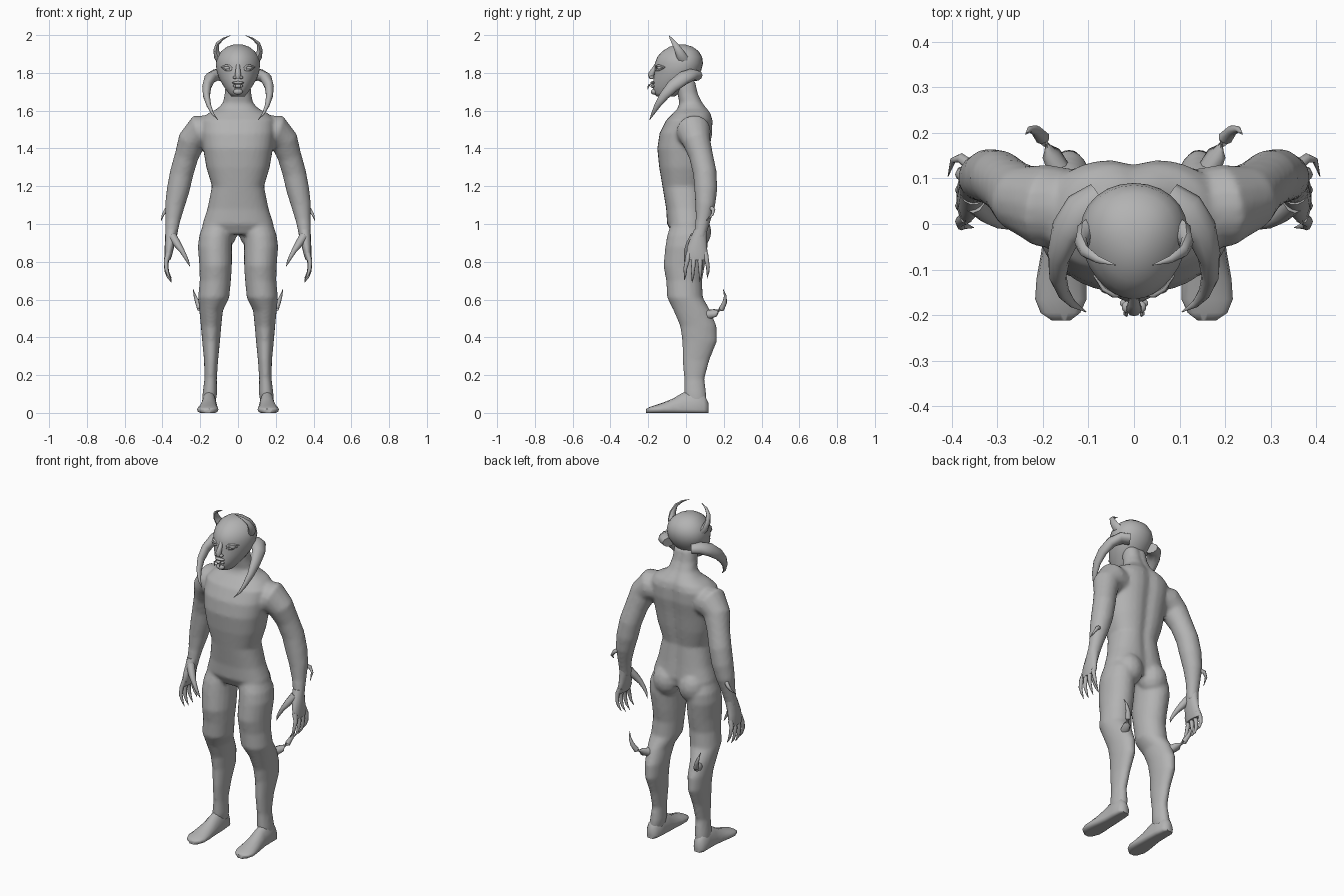
import bpy, bmesh, math
from mathutils import Vector

skin = bpy.data.materials.new("grey skin")
skin.diffuse_color = (0.45, 0.45, 0.45, 1)


def skin_rings(bm, rings):
    """Bridge rings of points and cap both ends."""
    loops = [[bm.verts.new(p) for p in r] for r in rings]
    n = len(loops[0])
    for a, b in zip(loops, loops[1:]):
        for i in range(n):
            bm.faces.new((a[i], a[(i + 1) % n], b[(i + 1) % n], b[i]))
    bm.faces.new(loops[0][::-1])
    bm.faces.new(loops[-1])


def stack(bm, rows, n=20, s=1, power=2.0, egg=0.0, groove=0.0):
    """Horizontal sections: z, x from, x to, y front, y back."""
    rings = []
    for z, x0, x1, y0, y1 in rows:
        ring = []
        for i in range(n):
            t = 2 * math.pi * i / n
            c, d = math.cos(t), math.sin(t)
            u = math.copysign(abs(c) ** (2 / power), c) * (1 + egg * d)
            v = math.copysign(abs(d) ** (2 / power), d)
            if d > 0:
                v -= groove * math.exp(-(u / 0.2) ** 2)
            ring.append((s * ((x0 + x1) / 2 + u * (x1 - x0) / 2),
                         (y0 + y1) / 2 + v * (y1 - y0) / 2, z))
        rings.append(ring)
    skin_rings(bm, rings)


def tube(bm, path, n=10, s=1, squash=1.0):
    """Round tube through x, y, z, radius; squash flattens it sideways."""
    pts = [Vector(p[:3]) for p in path]
    rings = []
    for i, p in enumerate(pts):
        t = (pts[min(i + 1, len(pts) - 1)] - pts[max(i - 1, 0)]).normalized()
        side = Vector((0, 1, 0)) if abs(t.y) < 0.8 else Vector((0, 0, 1))
        a = (side - t * side.dot(t)).normalized()
        b = t.cross(a)
        ring = []
        for k in range(n):
            w = 2 * math.pi * k / n
            q = p + (a * math.cos(w) + b * math.sin(w) * squash) * path[i][3]
            ring.append((s * q.x, q.y, q.z))
        rings.append(ring)
    skin_rings(bm, rings)


def ball(bm, c, r):
    res = bmesh.ops.create_uvsphere(bm, u_segments=14, v_segments=8, radius=1)
    for v in res["verts"]:
        v.co = Vector([c[i] + v.co[i] * r[i] for i in range(3)])


def finish(name, bm, angle=60):
    bmesh.ops.recalc_face_normals(bm, faces=bm.faces)
    me = bpy.data.meshes.new(name)
    bm.to_mesh(me)
    bm.free()
    me.materials.append(skin)
    ob = bpy.data.objects.new(name, me)
    bpy.context.collection.objects.link(ob)
    bpy.ops.object.select_all(action="DESELECT")
    ob.select_set(True)
    bpy.context.view_layer.objects.active = ob
    bpy.ops.object.shade_smooth_by_angle(angle=math.radians(angle))
    return ob


# body: torso and neck, with limbs fused into one skin
bm = bmesh.new()
stack(bm, [(z, -w, w, f, b) for z, w, f, b in [
    (0.945, .16, -.07, .10), (1.0, .188, -.10, .115), (1.08, .162, -.105, .105),
    (1.2, .138, -.125, .095), (1.3, .168, -.142, .115), (1.4, .185, -.152, .13),
    (1.48, .195, -.14, .145), (1.55, .195, -.105, .145), (1.585, .16, -.07, .135),
    (1.61, .11, -.045, .115), (1.64, .08, -.035, .09), (1.69, .07, -.045, .065),
    (1.76, .065, -.06, .05)]], n=32, power=2.4, groove=0.12)
for s in (1, -1):
    ball(bm, (s * .085, .055, .96), (.082, .08, .095))       # buttock
    stack(bm, [                                              # leg
        (1.0, .02, .185, -.08, .09), (.94, .03, .205, -.10, .115),
        (.88, .032, .213, -.11, .115), (.78, .032, .205, -.12, .10),
        (.70, .037, .203, -.105, .085), (.61, .046, .212, -.10, .09),
        (.54, .08, .205, -.065, .13), (.46, .088, .197, -.032, .162),
        (.38, .095, .19, -.02, .165), (.28, .105, .18, -.02, .125),
        (.18, .112, .178, -.01, .098), (.10, .11, .188, -.01, .108),
        (.05, .12, .19, .0, .11)], s=s)
    tube(bm, [                                               # arm
        (.13, .035, 1.49, .085), (.20, .04, 1.49, .092), (.245, .055, 1.44, .075),
        (.272, .08, 1.36, .064), (.298, .10, 1.27, .063), (.317, .105, 1.18, .061),
        (.334, .102, 1.10, .053), (.345, .09, 1.02, .040), (.352, .078, .96, .034),
        (.356, .07, .92, .033)], n=16, s=s)
body = finish("body", bm)
rm = body.modifiers.new("fuse", "REMESH")
rm.mode, rm.voxel_size, rm.use_smooth_shade = "VOXEL", 0.01, True
sm = body.modifiers.new("soften", "SMOOTH")
sm.factor, sm.iterations = 0.5, 5

# head: skull, nose, lips, chin, lids
bm = bmesh.new()
stack(bm, [(z, -w, w, f, b) for z, w, f, b in [
    (1.675, .035, -.155, -.06), (1.695, .052, -.172, -.03), (1.73, .076, -.175, .02),
    (1.77, .099, -.172, .055), (1.81, .112, -.166, .08), (1.85, .117, -.165, .09),
    (1.885, .108, -.152, .085), (1.915, .088, -.125, .067), (1.938, .058, -.088, .035),
    (1.949, .025, -.05, 0)]], n=28, egg=0.15)
tube(bm, [(0, -.155, 1.845, .010), (0, -.172, 1.815, .013), (0, -.186, 1.79, .017),
          (0, -.182, 1.772, .014)], n=10)
ball(bm, (0, -.174, 1.748, ), (.032, .014, .008))
ball(bm, (0, -.172, 1.729), (.028, .016, .009))
ball(bm, (0, -.168, 1.70), (.026, .018, .016))
for s in (1, -1):
    ball(bm, (s * .016, -.182, 1.776), (.011, .013, .009))   # nostril
    tube(bm, [(.015, -.178, 1.745, .006), (.018, -.197, 1.735, .006),
              (.016, -.203, 1.712, .001)], n=6, s=s)         # fang
    for dz, e in ((.012, 1), (-.011, -1)):                   # eyelids
        tube(bm, [(.027, -.157, 1.822, .003), (.045, -.156, 1.825 + dz, .006),
                  (.065, -.143, 1.827 + dz, .006), (.088, -.112, 1.83, .003)], n=6, s=s)
finish("head", bm)

# eyes
bm = bmesh.new()
for s in (1, -1):
    ball(bm, (s * .055, -.137, 1.826), (.022, .017, .012))
finish("eyes", bm)

# paired details built on both sides
sides = ((1, "left"), (-1, "right"))
for s, side in sides:
    # crown horn
    bm = bmesh.new()
    tube(bm, [(.085, -.01, 1.86, .034), (.108, -.022, 1.885, .028), (.116, -.04, 1.92, .021),
              (.108, -.06, 1.955, .014), (.08, -.078, 1.98, .008), (.04, -.09, 1.998, .001)],
         n=8, s=s, squash=0.7)
    finish(side + "_crown_horn", bm)

    # long horn sweeping forward past the jaw
    bm = bmesh.new()
    tube(bm, [(.075, .055, 1.785, .038), (.115, .03, 1.79, .042), (.148, -.015, 1.772, .040),
              (.165, -.07, 1.73, .033), (.167, -.115, 1.68, .025), (.155, -.15, 1.63, .017),
              (.135, -.175, 1.585, .009), (.105, -.193, 1.55, .001)], n=10, s=s, squash=0.75)
    finish(side + "_cheek_horn", bm)

    # forearm and calf spikes
    bm = bmesh.new()
    tube(bm, [(.355, .125, 1.09, .014), (.38, .145, 1.075, .011), (.397, .14, 1.05, .007),
              (.408, .105, 1.015, .001)], n=7, s=s)
    finish(side + "_forearm_spike", bm)
    bm = bmesh.new()
    tube(bm, [(.165, .12, .52, .025), (.182, .155, .53, .021), (.20, .188, .55, .016),
              (.215, .205, .585, .012), (.228, .208, .62, .007), (.238, .197, .655, .001)],
         n=8, s=s)
    finish(side + "_calf_spike", bm)

    # hand with clawed fingers
    bm = bmesh.new()
    stack(bm, [(.97, .32, .384, .042, .112), (.93, .325, .386, .025, .11),
               (.88, .338, .388, .005, .112), (.83, .35, .39, .0, .118),
               (.81, .358, .388, .005, .112)], n=14, s=s)
    for k in range(4):
        y, ty = .015 + .029 * k, -.004 + .04 * k
        dz = (.012, 0, .004, .022)[k]
        tube(bm, [(.368, y, .845, .015), (.381, (y + ty) / 2, .79 + dz, .012),
                  (.379, ty, .75 + dz, .010), (.37, ty, .72 + dz, .007),
                  (.352, ty - .004, .69 + dz, .001)], n=8, s=s)
    tube(bm, [(.348, .045, .935, .024), (.322, .02, .895, .020), (.298, .004, .86, .014),
              (.278, -.002, .825, .010), (.265, -.002, .80, .007), (.255, .004, .775, .001)],
         n=8, s=s)
    finish(side + "_hand", bm)

    # foot: sections from heel to toe
    bm = bmesh.new()
    rings = []
    for y, x0, x1, top in [(.118, .135, .178, .055), (.095, .118, .195, .10),
                           (.04, .113, .195, .125), (-.02, .11, .197, .105),
                           (-.07, .108, .205, .075), (-.12, .104, .214, .055),
                           (-.165, .104, .217, .04), (-.195, .118, .205, .03),
                           (-.212, .14, .18, .02)]:
        ring = []
        for i in range(16):
            t = 2 * math.pi * i / 16
            h = math.sin(t)
            z = .018 + (h * (top - .018) if h > 0 else max(h * 1.6, -1) * .018)
            ring.append((s * ((x0 + x1) / 2 + math.cos(t) * (x1 - x0) / 2), y, z))
        rings.append(ring)
    skin_rings(bm, rings)
    finish(side + "_foot", bm)
